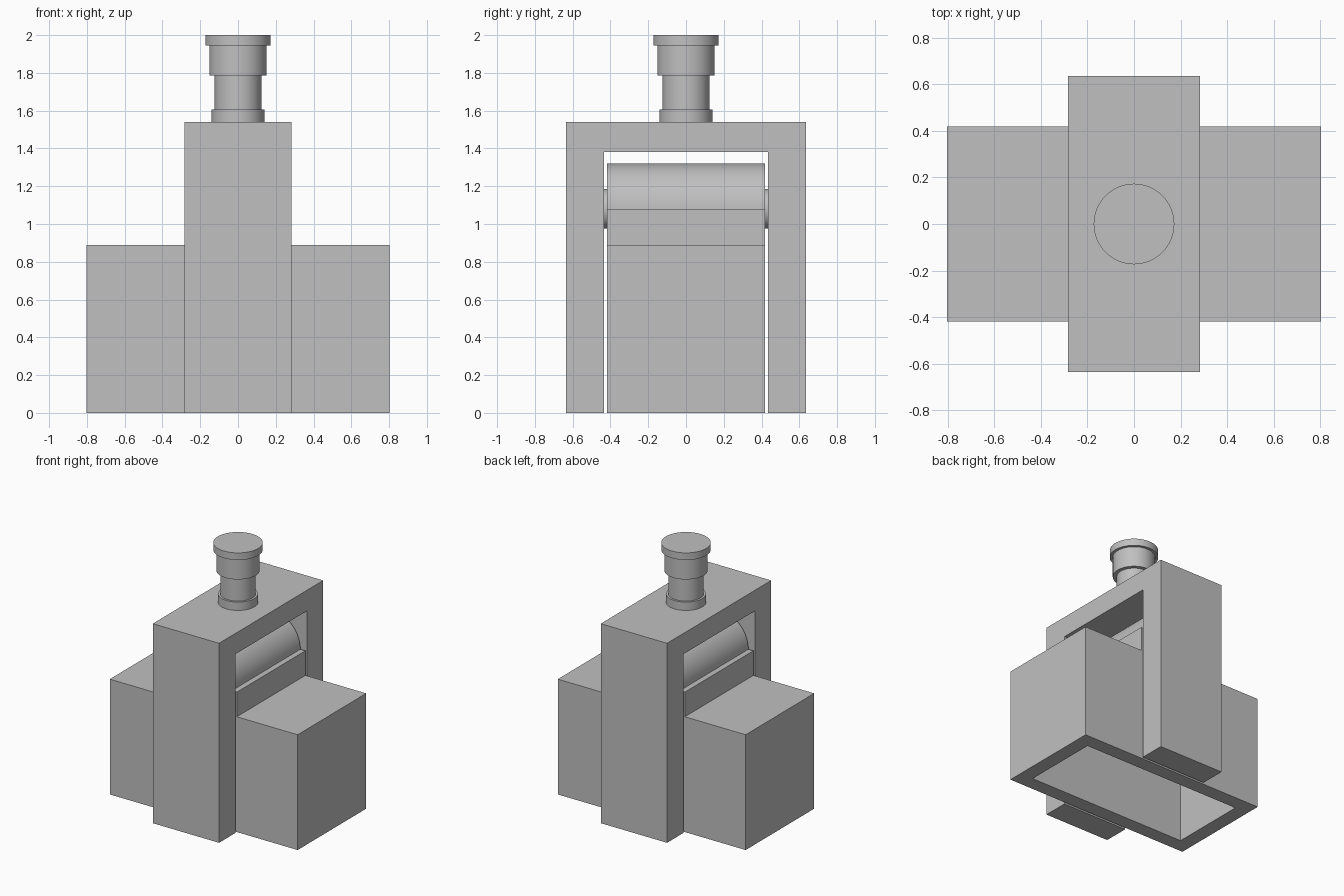
import bpy, bmesh, math
from mathutils import Matrix

if "Cube" in bpy.data.objects:
    bpy.data.objects.remove(bpy.data.objects["Cube"])

grey = bpy.data.materials.new("light grey")
grey.diffuse_color = (0.527, 0.527, 0.527, 1)
grey.use_nodes = True
grey.node_tree.nodes["Principled BSDF"].inputs["Base Color"].default_value = grey.diffuse_color


def add_object(name, bm, smooth=False):
    bmesh.ops.recalc_face_normals(bm, faces=bm.faces[:])
    mesh = bpy.data.meshes.new(name)
    bm.to_mesh(mesh)
    bm.free()
    mesh.materials.append(grey)
    ob = bpy.data.objects.new(name, mesh)
    bpy.context.collection.objects.link(ob)
    if smooth:
        bpy.ops.object.select_all(action='DESELECT')
        ob.select_set(True)
        bpy.context.view_layer.objects.active = ob
        bpy.ops.object.shade_smooth_by_angle(angle=math.radians(30))
    return ob


def extrude_profile(name, points, direction, smooth=False):
    """Extrude a closed 3D outline along a vector."""
    bm = bmesh.new()
    face = bm.faces.new([bm.verts.new(p) for p in points])
    new = bmesh.ops.extrude_face_region(bm, geom=[face])["geom"]
    bmesh.ops.translate(bm, vec=direction,
                        verts=[g for g in new if isinstance(g, bmesh.types.BMVert)])
    return add_object(name, bm, smooth)


# Yoke: upside-down U straddling the body
W, H = 0.283, 1.54
outline = [(-0.635, 0), (-0.435, 0), (-0.435, 1.38), (0.435, 1.38),
           (0.435, 0), (0.635, 0), (0.635, H), (-0.635, H)]
extrude_profile("yoke", [(-W, y, z) for y, z in outline], (2 * W, 0, 0))

# Body: wide block, hollow from below
BX, BY, BZ, WALL = 0.802, 0.418, 0.89, 0.16
bm = bmesh.new()
bmesh.ops.create_cube(bm, size=1, matrix=Matrix.Translation((0, 0, BZ / 2))
                      @ Matrix.Diagonal((2 * BX, 2 * BY, BZ, 1)))
bm.normal_update()
bottom = [f for f in bm.faces if f.normal.z < -0.9]
bmesh.ops.inset_region(bm, faces=bottom, thickness=WALL)
cavity = bmesh.ops.extrude_face_region(bm, geom=bottom)["geom"]
bmesh.ops.delete(bm, geom=[f for f in bottom if f.is_valid], context='FACES_ONLY')
bmesh.ops.translate(bm, vec=(0, 0, BZ - WALL),
                    verts=[g for g in cavity if isinstance(g, bmesh.types.BMVert)])
add_object("body", bm)

# Raised saddle on the body
AXIS = 1.08
extrude_profile("saddle", [(-W, -BY, BZ), (W, -BY, BZ), (W, -BY, AXIS), (-W, -BY, AXIS)],
                (0, 2 * BY, 0))

# Half-round roller on the saddle
R, N = 0.24, 32
arc = [(R * math.cos(math.pi * i / N), -BY, AXIS + R * math.sin(math.pi * i / N))
       for i in range(N + 1)]
extrude_profile("roller", arc, (0, 2 * BY, 0), smooth=True)

# Pivot pin bridging the gaps to the yoke arms
bm = bmesh.new()
bmesh.ops.create_cone(bm, cap_ends=True, segments=48, radius1=0.105, radius2=0.105,
                      depth=0.87, matrix=Matrix.Translation((0, 0, AXIS))
                      @ Matrix.Rotation(math.pi / 2, 4, 'X'))
add_object("pivot_pin", bm, smooth=True)

# Stepped knob on top: lathed profile (radius, height)
profile = [(0, H), (0.14, H), (0.14, 1.605), (0.124, 1.605), (0.124, 1.785),
           (0.152, 1.785), (0.152, 1.945), (0.173, 1.945), (0.173, 2.0), (0, 2.0)]
bm = bmesh.new()
verts = [bm.verts.new((r, 0, z)) for r, z in profile]
edges = [bm.edges.new(pair) for pair in zip(verts, verts[1:])]
bmesh.ops.spin(bm, geom=verts + edges, cent=(0, 0, 0), axis=(0, 0, 1),
               angle=2 * math.pi, steps=64)
bmesh.ops.remove_doubles(bm, verts=bm.verts[:], dist=1e-4)
add_object("knob", bm, smooth=True)
